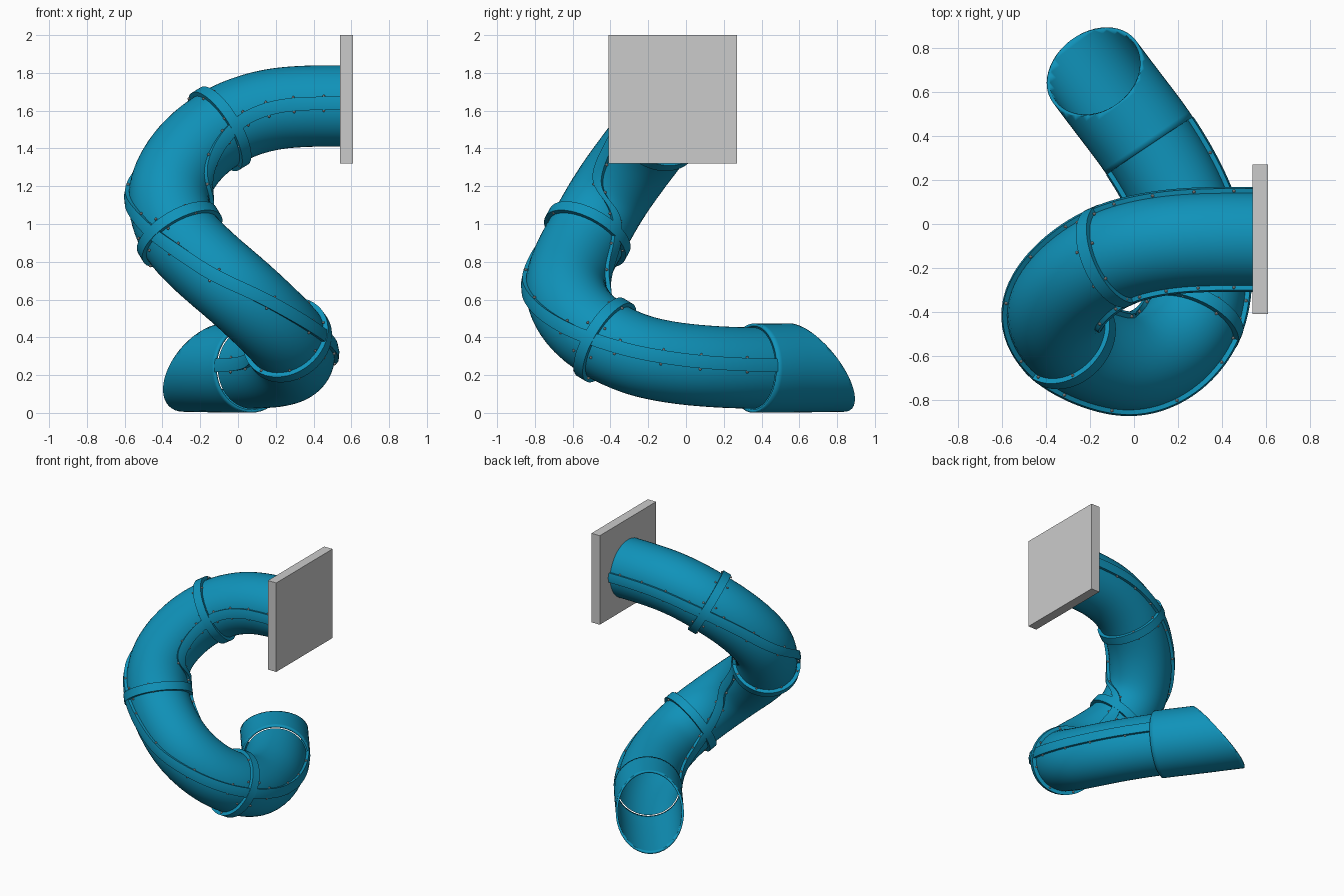
import bpy, bmesh, math
from mathutils import Vector

if "Cube" in bpy.data.objects:
    bpy.data.objects.remove(bpy.data.objects["Cube"])

UP = Vector((0, 0, 1))
blue = bpy.data.materials.new("blue_plastic")
blue.diffuse_color = (0.005, 0.29, 0.49, 1)
blue.use_nodes = True
blue.node_tree.nodes["Principled BSDF"].inputs["Base Color"].default_value = blue.diffuse_color

# Centre line of the slide, from the panel down to the exit
POINTS = [Vector(p) for p in [
    (.55, -.07, 1.625), (.38, -.07, 1.624), (.2, -.078, 1.61), (.05, -.1, 1.573),
    (-.09, -.14, 1.51), (-.27, -.255, 1.36), (-.37, -.405, 1.15), (-.31, -.525, .94),
    (-.18, -.6, .8), (0, -.638, .645), (.16, -.568, .497), (.265, -.43, .385),
    (.3, -.25, .305), (.275, -.08, .268), (.215, .1, .248), (.07, .36, .237),
    (-.08, .56, .238), (-.29, .84, .242)]]
JOINTS = [4, 7, 11, 15]
STEPS = 10


def spline(pts, steps):
    """Hermite curve with chord-length tangents."""
    n = len(pts)
    d = [(pts[i + 1] - pts[i]).length for i in range(n - 1)]
    v = [(pts[i + 1] - pts[i]) / d[i] for i in range(n - 1)]
    m = [v[0]] + [(v[i - 1] * d[i] + v[i] * d[i - 1]) / (d[i - 1] + d[i])
                  for i in range(1, n - 1)] + [v[-1]]
    out = []
    for i in range(n - 1):
        for k in range(steps):
            t = k / steps
            out.append(pts[i] * (2*t**3 - 3*t*t + 1) + pts[i + 1] * (3*t*t - 2*t**3)
                       + (m[i] * (t**3 - 2*t*t + t) + m[i + 1] * (t**3 - t*t)) * d[i])
    return out + [pts[-1]]


PATH = spline(POINTS, STEPS)
for _ in range(12):
    PATH = [PATH[0]] + [(PATH[i - 1] + PATH[i] * 2 + PATH[i + 1]) / 4
                        for i in range(1, len(PATH) - 1)] + [PATH[-1]]


def frame(s):
    """Centre, tangent, sideways and upward axes at sample position s."""
    s = max(0, min(s, len(PATH) - 1))
    i = min(int(s), len(PATH) - 2)
    c = PATH[i].lerp(PATH[i + 1], s - i)
    a, b = max(0, i - 1), min(len(PATH) - 1, i + 2)
    t = (PATH[i + 1] - PATH[a]).normalized().lerp(
        (PATH[b] - PATH[i]).normalized(), s - i).normalized()
    side = t.cross(UP).normalized()
    return c, t, side, side.cross(t)


def radial(s, angle, r):
    c, t, side, up = frame(s)
    return c + (side * math.cos(angle) + up * math.sin(angle)) * r


def finish(bm, name, mat=None):
    bmesh.ops.recalc_face_normals(bm, faces=bm.faces)
    me = bpy.data.meshes.new(name)
    bm.to_mesh(me)
    bm.free()
    ob = bpy.data.objects.new(name, me)
    bpy.context.collection.objects.link(ob)
    if mat:
        me.materials.append(mat)
    bpy.ops.object.select_all(action='DESELECT')
    ob.select_set(True)
    bpy.context.view_layer.objects.active = ob
    bpy.ops.object.shade_smooth_by_angle(angle=math.radians(35))
    return ob


def sweep(stations, section, closed_ends):
    """Loft a closed section of (angle, radius) pairs along the path."""
    bm = bmesh.new()
    loops = [[bm.verts.new(radial(s, a, r)) for a, r in section] for s in stations]
    n = len(section)
    for A, B in zip(loops, loops[1:]):
        for j in range(n):
            bm.faces.new((A[j], A[(j + 1) % n], B[(j + 1) % n], B[j]))
    if closed_ends:
        bm.faces.new(loops[0])
        bm.faces.new(loops[-1])
    return bm


def circle(r, n=48):
    return [(2 * math.pi * k / n, r) for k in range(n)]


def length_to_samples(s, dist):
    i = min(int(s), len(PATH) - 2)
    return dist / (PATH[i + 1] - PATH[i]).length


def bolt(bm, s, angle, r):
    v = bmesh.ops.create_icosphere(bm, subdivisions=1, radius=.008)["verts"]
    bmesh.ops.translate(bm, verts=v, vec=radial(s, angle, r))


# Square mounting panel
bm = bmesh.new()
bmesh.ops.create_cube(bm, size=1)
bmesh.ops.scale(bm, verts=bm.verts, vec=(.07, .68, .68))
bmesh.ops.translate(bm, verts=bm.verts, vec=(.575, -.07, 1.66))
finish(bm, "mounting_panel")

bolts = bmesh.new()
ends = [0] + [j * STEPS for j in JOINTS]

# Tube sections with a clamping strip along each side
for k, (a, b) in enumerate(zip(ends, ends[1:])):
    stations = range(a, b + 1)
    finish(sweep(stations, circle(.215), False), f"tube_section_{k + 1}", blue)
    for label, mid in (("outer", .06), ("inner", math.pi - .06)):
        w = .15
        section = [(mid - w, .205), (mid - w, .236), (mid, .239),
                   (mid + w, .236), (mid + w, .205)]
        finish(sweep(stations, section, True), f"side_strip_{label}_{k + 1}", blue)
        for f in (.14, .38, .62, .86):
            for e in (-w, w):
                bolt(bolts, a + (b - a) * f, mid + e * 1.15, .225)

# Flange rings where the sections meet
for k, j in enumerate(JOINTS[:3]):
    s = j * STEPS
    h = length_to_samples(s, .03)
    bm = bmesh.new()
    loops = [[bm.verts.new(radial(s, ang, r) + frame(s)[1] * off) for ang, r in circle(r)]
             for off, r in ((-.03, .205), (-.03, .24), (.03, .24), (.03, .205))]
    for A, B in zip(loops, loops[1:] + loops[:1]):
        for i in range(48):
            bm.faces.new((A[i], A[(i + 1) % 48], B[(i + 1) % 48], B[i]))
    finish(bm, f"flange_ring_{k + 1}", blue)
    for i in range(8):
        for e in (-1.2, 1.2):
            bolt(bolts, s + e * h, (i + .5) * math.pi / 4, .225)
finish(bolts, "bolts")

# Exit sleeve, slightly wider and cut off at a slant
bm = sweep(range(ends[-1], len(PATH)), circle(.236), False)
bmesh.ops.bisect_plane(bm, geom=bm.verts[:] + bm.edges[:] + bm.faces[:],
                       plane_co=(-.21, .675, .235), plane_no=(-.282, .376, .36),
                       clear_outer=True)
exit_sleeve = finish(bm, "exit_sleeve", blue)
mod = exit_sleeve.modifiers.new("wall", 'SOLIDIFY')
mod.thickness = .015
mod.offset = -1
